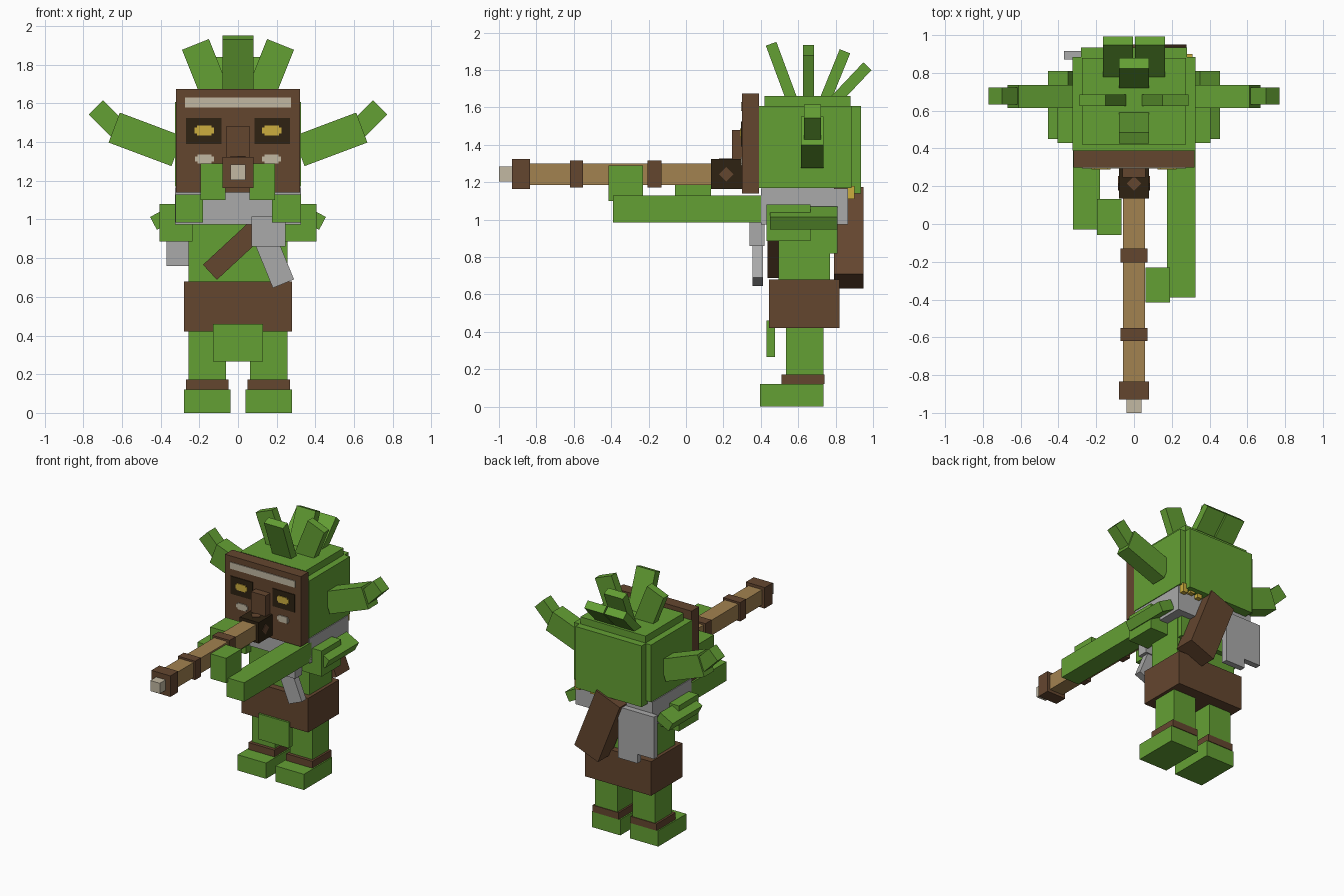
import bpy, math
from mathutils import Vector, Matrix

if "Cube" in bpy.data.objects:
    bpy.data.objects.remove(bpy.data.objects["Cube"])


def material(name, r, g, b):
    m = bpy.data.materials.new(name)
    lin = lambda c: ((c / 255 + 0.055) / 1.055) ** 2.4
    m.diffuse_color = (lin(r), lin(g), lin(b), 1)
    m.use_nodes = True
    m.node_tree.nodes["Principled BSDF"].inputs["Base Color"].default_value = m.diffuse_color
    return m


GREEN = material("leaf_green", 100, 160, 52)
BROWN = material("wood_brown", 100, 70, 47)
DARK = material("dark_brown", 46, 34, 18)
GRAY = material("cloth_gray", 170, 170, 170)
TAN = material("tan_wood", 162, 130, 80)
CREAM = material("bone_cream", 194, 184, 162)
YELLOW = material("gold_yellow", 204, 174, 62)

FACES = [(0, 2, 3, 1), (4, 5, 7, 6), (0, 1, 5, 4), (2, 6, 7, 3), (0, 4, 6, 2), (1, 3, 7, 5)]


def block(name, mat, centre, size, rot=None):
    """Box from centre and size, optionally rotated."""
    rot = rot or Matrix.Identity(3)
    verts = [Vector(centre) + rot @ Vector((size[0] * i, size[1] * j, size[2] * k))
             for i in (-.5, .5) for j in (-.5, .5) for k in (-.5, .5)]
    me = bpy.data.meshes.new(name)
    me.from_pydata(verts, [], FACES)
    me.materials.append(mat)
    ob = bpy.data.objects.new(name, me)
    bpy.context.collection.objects.link(ob)
    return ob


def box(name, mat, x, y, z):
    """Box from its ranges on each axis."""
    r = (x, y, z)
    return block(name, mat, [(a + b) / 2 for a, b in r], [b - a for a, b in r])


def pair(name, mat, x, y, z):
    """Box and its mirror image across x = 0."""
    box("left_" + name, mat, x, y, z)
    box("right_" + name, mat, (-x[1], -x[0]), y, z)


def bar(name, mat, a, b, width, depth):
    """Tilted bar from a to b; width lies along x (or in the xz plane), depth along y."""
    a, b = Vector(a), Vector(b)
    d = b - a
    if abs(d.x) > 1e-6:
        rot = Matrix.Rotation(math.atan2(d.x, d.z), 3, 'Y')
    else:
        rot = Matrix.Rotation(math.atan2(-d.y, d.z), 3, 'X')
    return block(name, mat, (a + b) / 2, (width, depth, d.length), rot)


# Legs and feet
pair("foot", GREEN, (.04, .28), (.395, .735), (0, .12))
pair("anklet", BROWN, (.05, .27), (.51, .74), (.12, .172))
pair("leg", GREEN, (.063, .255), (.535, .735), (.1, .44))

# Body and clothing
box("skirt", BROWN, (-.28, .28), (.445, .82), (.42, .68))
box("loincloth_flap", GREEN, (-.128, .128), (.43, .475), (.265, .46))
box("torso", GREEN, (-.255, .255), (.495, .77), (.66, 1.0))
box("upper_back", GREEN, (-.25, .25), (.6, .81), (.82, 1.0))
box("collar", GRAY, (-.325, .325), (.40, .865), (.975, 1.165))
bar("chest_strap", BROWN, (-.145, .727, .465), (.15, 1.0, .465), .106, .06).hide_render = True
bpy.data.objects.remove(bpy.data.objects["chest_strap"])
bar("chest_strap", BROWN, (-.145, .465, .727), (.15, .465, 1.0), .106, .06)
box("back_cloth", GRAY, (-.23, -.065), (.87, .915), (.69, 1.08))
box("back_cloth_side", GRAY, (-.37, -.23), (.87, .915), (.76, 1.08))
box("back_cloth_tuck", GRAY, (-.3, -.08), (.76, .88), (.99, 1.07))

# Quiver with gold tips
bar("quiver", BROWN, (.178, .87, .67), (-.006, .87, 1.135), .215, .16)
for i in range(3):
    x = .14 + .065 * i
    box("gold_tip_%d" % i, YELLOW, (x, x + .04), (.86, .9), (1.11 + .015 * (i % 2), 1.18))

# Belt knife
box("knife_sheath", GRAY, (.07, .245), (.34, .42), (.86, 1.015))
bar("knife_blade", GRAY, (.14, .383, .90), (.235, .383, .668), .118, .055)

# Shoulders and shoulder fins
pair("shoulder", GREEN, (.235, .405), (.43, .665), (.885, 1.08))
for s in (-1, 1):
    block("shoulder_fin", GREEN, (s * .384, .63, 1.008), (.12, .36, .075),
          Matrix.Rotation(s * math.radians(28), 3, 'Y'))

# Arms and hands holding the pipe
box("left_arm", GREEN, (.175, .325), (-.39, .42), (.985, 1.13))
box("left_hand", GREEN, (.06, .19), (-.415, -.23), (1.1, 1.29))
box("right_arm", GREEN, (-.322, -.18), (-.03, .42), (.985, 1.13))
box("right_hand", GREEN, (-.195, -.065), (-.058, .133), (1.1, 1.29))

# Head
box("head", GREEN, (-.325, .325), (.39, .885), (1.17, 1.607))
box("head_back", GREEN, (-.28, .28), (.86, .935), (1.14, 1.607))
box("head_top", GREEN, (-.275, .275), (.42, .88), (1.58, 1.66))

# Ears, each of a wide root and a narrow tip
for s, side in ((1, "left"), (-1, "right")):
    bar(side + "_ear_root", GREEN, (s * .315, .675, 1.353), (s * .64, .675, 1.475), .165, .12)
    bar(side + "_ear_tip", GREEN, (s * .605, .677, 1.45), (s * .735, .677, 1.58), .103, .09)

# Hair spikes
bar("hair_front", GREEN, (0, .57, 1.63), (0, .455, 1.94), .16, .06)
bar("hair_rear", GREEN, (0, .74, 1.63), (0, .85, 1.90), .16, .06)
for s, side in ((1, "left"), (-1, "right")):
    bar(side + "_hair_side", GREEN, (s * .11, .655, 1.63), (s * .22, .655, 1.905), .15, .06)
    bar(side + "_hair_back", GREEN, (s * .085, .79, 1.63), (s * .085, .97, 1.82), .16, .06)

# Mask with painted plates
box("mask", BROWN, (-.32, .32), (.30, .39), (1.14, 1.675))
box("mask_nose", BROWN, (-.062, .062), (.245, .30), (1.3, 1.48))
box("brow_stripe", CREAM, (-.275, .275), (.294, .301), (1.58, 1.63))
pair("eye_socket", DARK, (.085, .27), (.294, .301), (1.39, 1.525))
pair("eye_wide", YELLOW, (.125, .225), (.289, .295), (1.445, 1.476))
pair("eye_tall", YELLOW, (.137, .213), (.288, .295), (1.435, 1.486))
pair("cheek_wide", CREAM, (.125, .222), (.294, .301), (1.30, 1.326))
pair("cheek_tall", CREAM, (.137, .21), (.293, .301), (1.288, 1.336))

# Blowpipe
PZ = 1.243
for name, mat, r, y in (("pipe_mouthpiece", DARK, .08, (.135, .30)),
                        ("pipe_shaft", TAN, .058, (-.9, .15)),
                        ("pipe_end_ring", BROWN, .08, (-.93, -.835)),
                        ("pipe_front_ring", BROWN, .072, (-.62, -.55)),
                        ("pipe_rear_ring", BROWN, .072, (-.205, -.13)),
                        ("pipe_tip", CREAM, .04, (-1.0, -.92))):
    box(name, mat, (-r, r), y, (PZ - r, PZ + r))

# Diamond ornaments on the mouthpiece
for s in (-1, 1):
    block("mouthpiece_diamond", BROWN, (s * .08, .215, PZ), (.008, .055, .055),
          Matrix.Rotation(math.radians(45), 3, 'X'))
block("mouthpiece_top_diamond", BROWN, (0, .215, PZ + .08), (.055, .055, .008),
      Matrix.Rotation(math.radians(45), 3, 'Z'))
